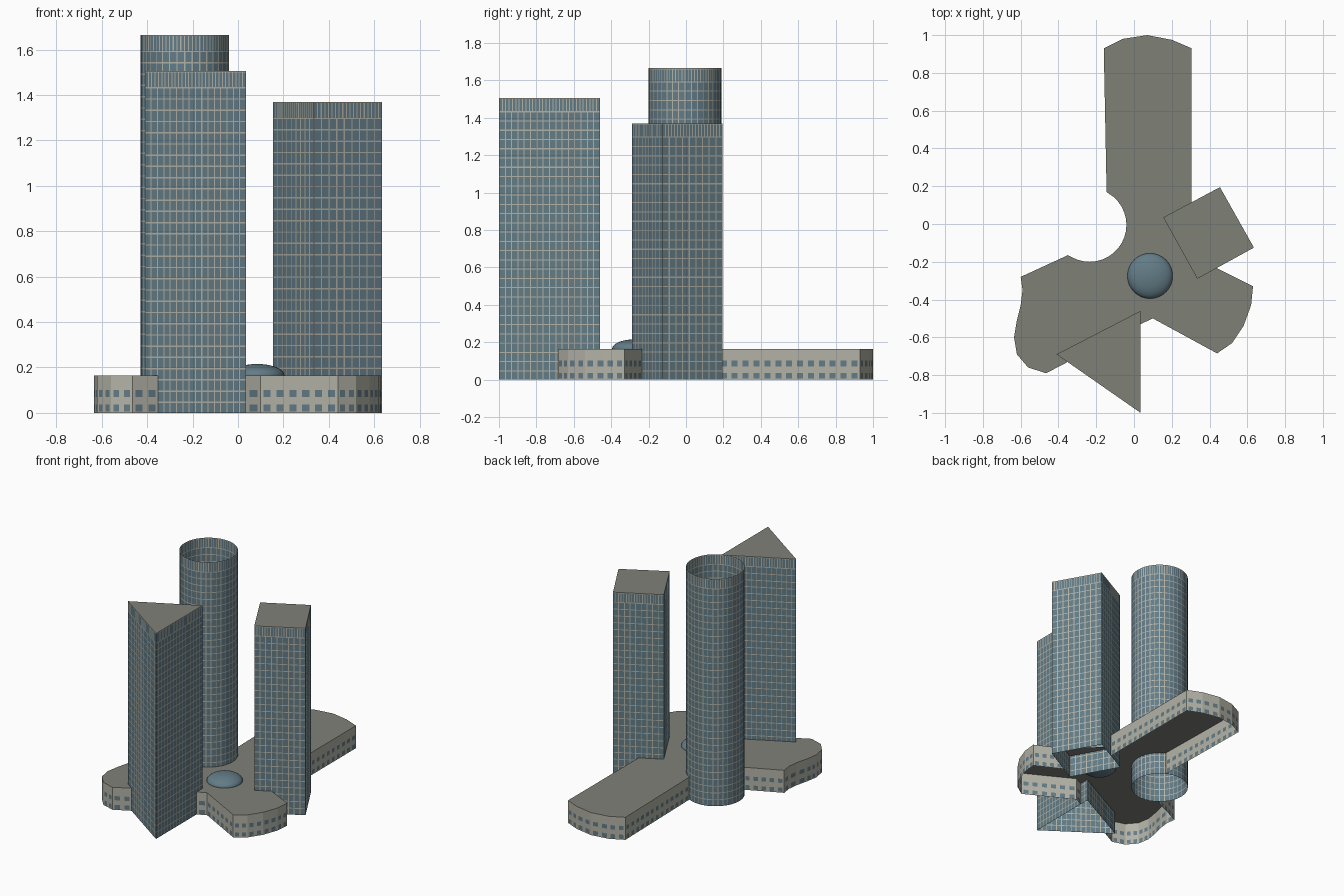
import bpy, bmesh, math
from mathutils import Vector

cube = bpy.data.objects.get("Cube")
if cube:
    bpy.data.objects.remove(cube, do_unlink=True)


def material(name, rgb):
    mat = bpy.data.materials.new(name)
    mat.use_nodes = True
    mat.diffuse_color = (*rgb, 1)
    mat.node_tree.nodes["Principled BSDF"].inputs["Base Color"].default_value = (*rgb, 1)
    return mat


STONE = material("pale_stone", (0.45, 0.45, 0.39))
GLASS = material("blue_grey_glass", (0.125, 0.20, 0.24))
ROOF = material("grey_roof", (0.21, 0.22, 0.185))


def finish(bm, name, mats, smooth=False):
    bmesh.ops.remove_doubles(bm, verts=bm.verts, dist=0.0001)
    mesh = bpy.data.meshes.new(name)
    bm.to_mesh(mesh)
    bm.free()
    for mat in mats:
        mesh.materials.append(mat)
    obj = bpy.data.objects.new(name, mesh)
    bpy.context.collection.objects.link(obj)
    if smooth:
        bpy.ops.object.select_all(action="DESELECT")
        obj.select_set(True)
        bpy.context.view_layer.objects.active = obj
        bpy.ops.object.shade_smooth_by_angle()
    return obj


def add_wall(bm, path, rows, pitch, frame):
    """Wall along a path; rows are (bottom, top, has_windows)."""
    for a, b in zip(path, path[1:]):
        a, b = Vector(a), Vector(b)
        cells = max(1, round((b - a).length / pitch))
        for c in range(cells):
            stops = [c, c + frame / 2, c + 1 - frame / 2, c + 1]
            for i in range(3):
                p, q = a.lerp(b, stops[i] / cells), a.lerp(b, stops[i + 1] / cells)
                for low, high, windows in rows:
                    face = bm.faces.new([bm.verts.new((v.x, v.y, z)) for v, z in
                                         ((p, low), (q, low), (q, high), (p, high))])
                    face.material_index = 1 if windows and i == 1 else 0


def add_roof(bm, outline, z):
    face = bm.faces.new([bm.verts.new((x, y, z)) for x, y in outline])
    face.material_index = 2
    bmesh.ops.triangulate(bm, faces=[face])


def tower(name, outline, height, pitch, roofed=True, smooth=False):
    bm = bmesh.new()
    path = outline + outline[:1]
    crown = height - 0.07
    floors = round(crown / 0.05)
    step, line = crown / floors, 0.006
    rows = []
    for f in range(floors):
        rows += [(f * step, (f + 1) * step - line, True),
                 ((f + 1) * step - line, (f + 1) * step, False)]
    add_wall(bm, path, rows, pitch, 0.16)
    # Crown band with close vertical fins
    add_wall(bm, path, [(crown, height - line, True), (height - line, height, False)], 0.018, 0.3)
    if roofed:
        add_roof(bm, outline, height)
    return finish(bm, name, [STONE, GLASS, ROOF], smooth)


# Towers, outlines run counter-clockwise
triangle = [(-0.41, -0.69), (0.035, -1.0), (0.035, -0.46)]
square = [(0.155, 0.035), (0.335, -0.29), (0.635, -0.125), (0.455, 0.195)]


def on_circle(degrees):
    t = math.radians(degrees)
    return (-0.235 + 0.195 * math.cos(t), -0.005 + 0.195 * math.sin(t))


tower("triangular_tower", triangle, 1.505, 0.034)
tower("square_tower", square, 1.37, 0.04)
tower("round_tower", [on_circle(d) for d in range(0, 360, 10)], 1.665, 0.034,
      roofed=False, smooth=True)

# Podium: three wings wrapped around the towers
back_wing = [(0.305, 0.115), (0.305, 0.93), (0.2, 0.975), (0.07, 1.0),
             (-0.06, 0.98), (-0.16, 0.93), (-0.145, 0.17)]
left_wing = [(-0.35, -0.165), (-0.6, -0.28), (-0.59, -0.35), (-0.6, -0.43),
             (-0.62, -0.51), (-0.635, -0.6), (-0.62, -0.69), (-0.56, -0.76),
             (-0.465, -0.79), (-0.35, -0.73)]
front_wing = [(0.035, -0.53), (0.10, -0.5), (0.44, -0.685), (0.52, -0.63),
              (0.58, -0.54), (0.62, -0.43), (0.63, -0.33), (0.44, -0.235)]
height = 0.165
bands = [(0, 0.006, False), (0.006, 0.036, True), (0.036, 0.071, False),
         (0.071, 0.101, True), (0.101, height, False)]
bm = bmesh.new()
for wing in (back_wing, left_wing, front_wing):
    add_wall(bm, wing, bands, 0.06, 0.45)
round_notch = [on_circle(d) for d in range(60, -121, -10)]
add_roof(bm, back_wing + round_notch + left_wing + [triangle[0], triangle[2]]
         + front_wing + [square[1], square[0]], height)
finish(bm, "podium", [STONE, GLASS, ROOF])

# Flattened glass dome on the podium roof
bm = bmesh.new()
bmesh.ops.create_uvsphere(bm, u_segments=32, v_segments=16, radius=0.12)
bmesh.ops.scale(bm, verts=bm.verts, vec=(1, 1, 0.42))
bmesh.ops.translate(bm, verts=bm.verts, vec=(0.085, -0.275, height))
finish(bm, "glass_dome", [GLASS], smooth=True)
